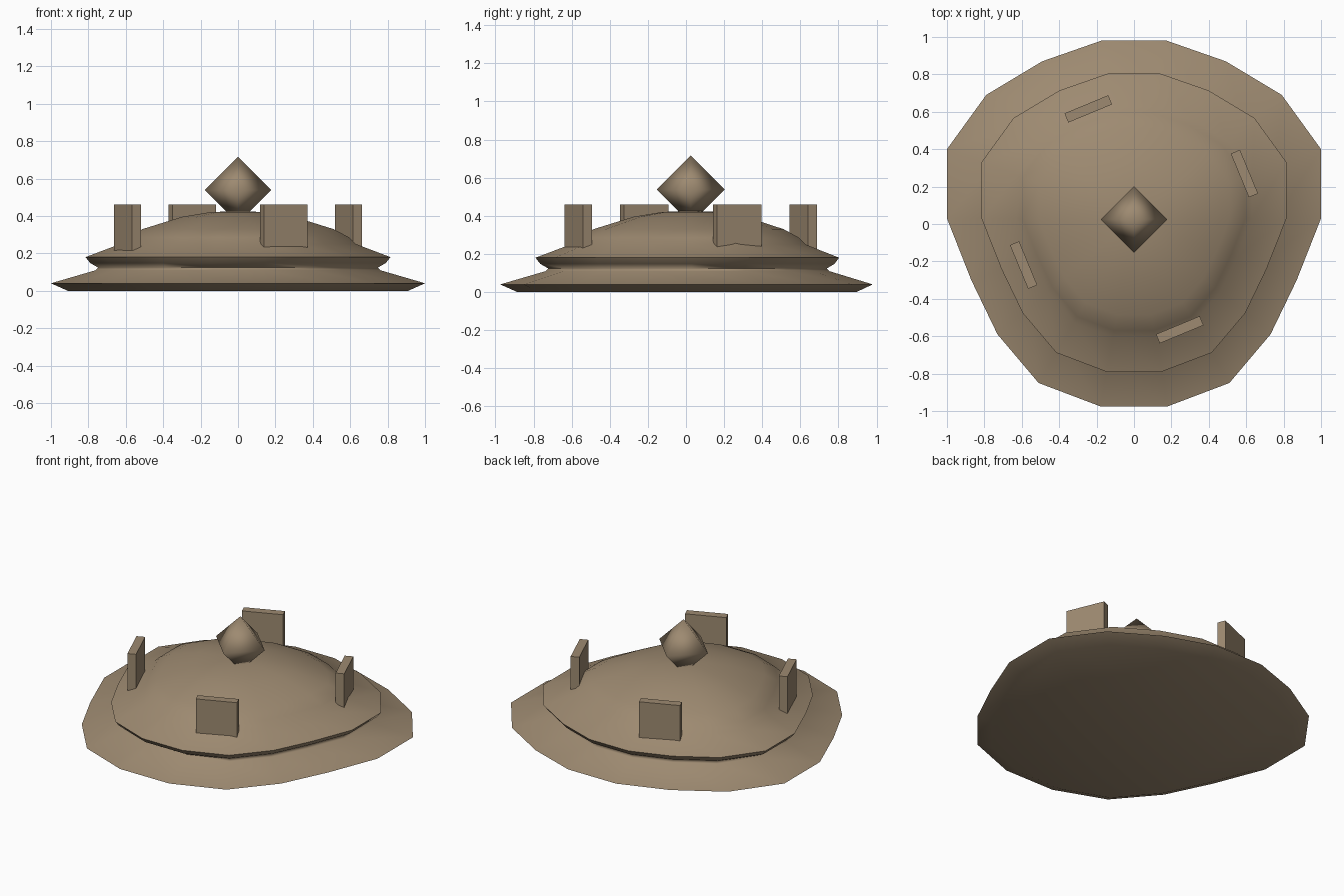
import bpy, bmesh, math
from mathutils import Matrix

if "Cube" in bpy.data.objects:
    bpy.data.objects.remove(bpy.data.objects["Cube"])

CY = 0.025  # centre of the rounded outline along y

mat = bpy.data.materials.new("tan stone")
mat.diffuse_color = (0.34, 0.255, 0.165, 1)
mat.use_nodes = True
mat.node_tree.nodes["Principled BSDF"].inputs["Base Color"].default_value = mat.diffuse_color


def make_object(name, bm, smooth_angle=None):
    bmesh.ops.recalc_face_normals(bm, faces=bm.faces)
    mesh = bpy.data.meshes.new(name)
    bm.to_mesh(mesh)
    bm.free()
    mesh.materials.append(mat)
    ob = bpy.data.objects.new(name, mesh)
    bpy.context.collection.objects.link(ob)
    if smooth_angle:
        bpy.ops.object.select_all(action='DESELECT')
        ob.select_set(True)
        bpy.context.view_layer.objects.active = ob
        bpy.ops.object.shade_smooth_by_angle(angle=math.radians(smooth_angle))
    return ob


# Stepped dome: one mirrored outline scaled through a height profile
half = [(0.175, 0.98), (0.49, 0.87), (0.79, 0.69), (1.0, 0.40), (1.0, 0.03),
        (0.87, -0.30), (0.73, -0.59), (0.51, -0.85), (0.18, -0.975)]
outline = half + [(-x, y) for x, y in reversed(half)]
profile = [(0.91, 0.0), (1.0, 0.04), (0.76, 0.11), (0.748, 0.124),
           (0.79, 0.148), (0.815, 0.18), (0.63, 0.25), (0.595, 0.285),
           (0.51, 0.33), (0.30, 0.395), (0.15, 0.42)]
bm = bmesh.new()
rings = [[bm.verts.new((x * s, CY + (y - CY) * s, z)) for x, y in outline]
         for s, z in profile]
n = len(outline)
for low, high in zip(rings, rings[1:]):
    for i in range(n):
        j = (i + 1) % n
        bm.faces.new((low[i], low[j], high[j], high[i]))
bm.faces.new(rings[0])
tip = bm.verts.new((0, CY, 0.427))
for i in range(n):
    bm.faces.new((rings[-1][i], rings[-1][(i + 1) % n], tip))
make_object("stepped_dome", bm, 100)

# Eight-sided crystal on top
R = 0.178
bm = bmesh.new()
ring = [bm.verts.new((R * math.cos(k * math.pi / 2),
                      CY + R * math.sin(k * math.pi / 2), 0.538)) for k in range(4)]
for z in (0.538 + R, 0.538 - R):
    end = bm.verts.new((0, CY, z))
    for k in range(4):
        bm.faces.new((ring[k], ring[(k + 1) % 4], end))
make_object("crystal", bm, 100)

# Four upright slabs around the dome
for k in range(4):
    bm = bmesh.new()
    bmesh.ops.create_cube(bm, size=1, matrix=(
        Matrix.Translation((0, CY, 0.3375))
        @ Matrix.Rotation(math.radians(22.5 + 90 * k), 4, 'Z')
        @ Matrix.Translation((0.639, 0, 0))
        @ Matrix.Diagonal((0.053, 0.253, 0.245, 1))))
    make_object(f"slab_{k + 1}", bm)
